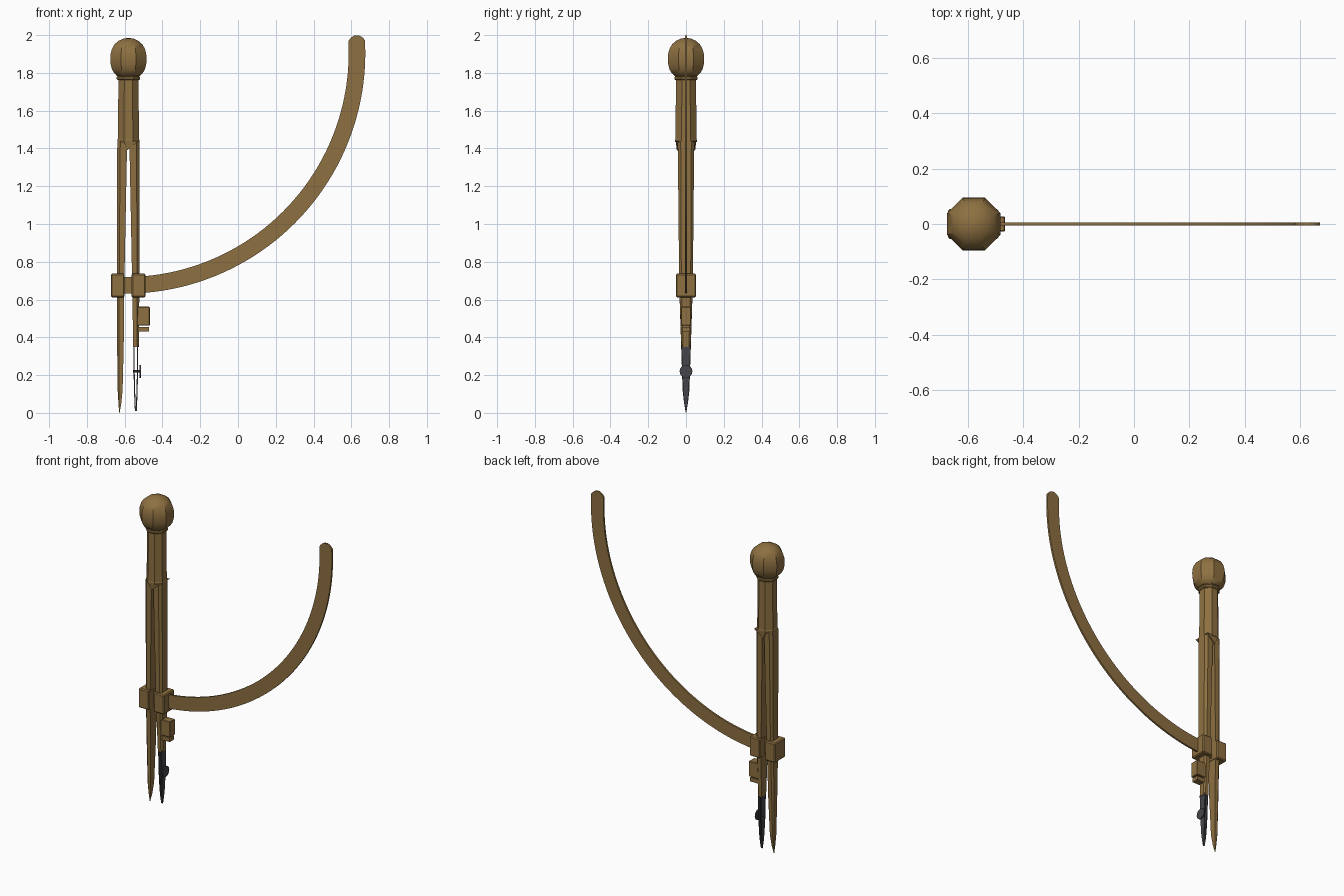
import bpy, bmesh, math

if "Cube" in bpy.data.objects:
    bpy.data.objects.remove(bpy.data.objects["Cube"])

AX = -0.58  # axis of the handle


def material(name, rgb):
    m = bpy.data.materials.new(name)
    m.diffuse_color = (*rgb, 1)
    m.use_nodes = True
    m.node_tree.nodes["Principled BSDF"].inputs["Base Color"].default_value = m.diffuse_color
    return m


brass = material("brass", (0.27, 0.163, 0.053))
steel = material("dark_steel", (0.06, 0.06, 0.07))


def loft(name, rings, mat, smooth=False):
    """Closed solid through a list of equal-length point rings."""
    bm = bmesh.new()
    vr = [[bm.verts.new(p) for p in r] for r in rings]
    n = len(rings[0])
    for a, b in zip(vr, vr[1:]):
        for i in range(n):
            j = (i + 1) % n
            bm.faces.new((a[i], a[j], b[j], b[i]))
    bm.faces.new(vr[0])
    bm.faces.new(vr[-1])
    bmesh.ops.recalc_face_normals(bm, faces=bm.faces)
    me = bpy.data.meshes.new(name)
    bm.to_mesh(me)
    bm.free()
    me.materials.append(mat)
    ob = bpy.data.objects.new(name, me)
    bpy.context.collection.objects.link(ob)
    if smooth:
        bpy.ops.object.select_all(action='DESELECT')
        ob.select_set(True)
        bpy.context.view_layer.objects.active = ob
        bpy.ops.object.shade_smooth_by_angle(angle=math.radians(32))
    return ob


def octagon(r, z):
    c = r / math.cos(math.pi / 8)
    return [(AX + c * math.cos(math.pi / 8 + k * math.pi / 4),
             c * math.sin(math.pi / 8 + k * math.pi / 4), z) for k in range(8)]


def box(name, x0, x1, hy, z0, z1, mat, bevel=0.0):
    rect = [(x0, -hy), (x1, -hy), (x1, hy), (x0, hy)]
    ob = loft(name, [[(x, y, z) for x, y in rect] for z in (z0, z1)], mat)
    if bevel:
        b = ob.modifiers.new("bevel", 'BEVEL')
        b.width, b.segments = bevel, 1
    return ob


def leg_ring(z, xo, xi, hy):
    """Leg section: flat inside, chamfered outside."""
    c = min(0.3 * abs(xi - xo), 0.4 * hy)
    s = c if xi > xo else -c
    return [(xi, -hy, z), (xi, hy, z), (xo + s, hy, z),
            (xo, hy - c, z), (xo, c - hy, z), (xo + s, -hy, z)]


# handle: eight-sided knob, collar and grip
loft("knob", [octagon(r, z) for r, z in (
    (0.060, 1.785), (0.075, 1.798), (0.087, 1.818), (0.094, 1.845), (0.096, 1.875),
    (0.094, 1.902), (0.087, 1.928), (0.073, 1.952), (0.052, 1.970), (0.028, 1.981),
    (0.004, 1.985))], brass, True)
loft("collar", [octagon(r, z) for r, z in (
    (0.056, 1.762), (0.062, 1.768), (0.062, 1.778), (0.057, 1.781),
    (0.062, 1.784), (0.062, 1.792))], brass)
loft("grip", [octagon(r, z) for r, z in (
    (0.058, 1.435), (0.058, 1.447), (0.056, 1.450), (0.053, 1.762))], brass)
# slanted hinge wedge under the grip
wedge = [(-0.607, 1.44), (-0.524, 1.44), (-0.586, 1.39)]
loft("hinge_wedge", [[(x, y * (1 if z > 1.4 else 0.88), z) for x, z in wedge]
                     for y in (-0.055, 0.055)], brass)

# legs
loft("point_leg", [leg_ring(*s) for s in (
    (1.44, -0.638, -0.585, 0.045), (1.38, -0.640, -0.588, 0.043),
    (0.67, -0.640, -0.602, 0.036), (0.36, -0.640, -0.605, 0.026),
    (0.12, -0.637, -0.611, 0.018), (0.05, -0.633, -0.618, 0.010),
    (0.0, -0.629, -0.627, 0.001))], brass)
loft("pen_leg", [leg_ring(*s) for s in (
    (1.44, -0.522, -0.575, 0.045), (1.38, -0.522, -0.574, 0.043),
    (0.67, -0.522, -0.560, 0.036), (0.35, -0.525, -0.555, 0.024))], brass)

# clamps that hold the arc
for name, x0 in (("left_clamp", -0.673), ("right_clamp", -0.563)):
    box(name, x0, x0 + 0.073, 0.054, 0.612, 0.737, brass, 0.006)

# quarter-circle arc bar with a rounded end
R, CX, CZ, HW = 1.23, -0.60, 1.905, 0.044
steps = [(-91.5 + 93 * i / 44, HW) for i in range(45)]
steps += [(3.0, HW), (3.5, 0.037), (4.0, 0.026), (4.35, 0.010)]
arc = []
for deg, w in steps:
    a = math.radians(deg)
    arc.append([(CX + (R + s * w) * math.cos(a), y, CZ + (R + s * w) * math.sin(a))
                for s, y in ((-1, -0.006), (1, -0.006), (1, 0.006), (-1, 0.006))])
loft("arc_bar", arc, brass)

# pen holder block and its lower tab
box("holder_block", -0.545, -0.467, 0.027, 0.462, 0.562, brass, 0.003)
box("holder_tab", -0.545, -0.472, 0.022, 0.43, 0.456, brass)

# twin-blade ruling pen: (z, centre x, half width in y)
for name, side in (("inner_blade", -1), ("outer_blade", 1)):
    rings = []
    for z, off, hy in ((0.36, 0.009, 0.024), (0.22, 0.009, 0.020),
                       (0.10, 0.006, 0.014), (0.05, 0.004, 0.009), (0.01, 0.002, 0.002)):
        x = -0.541 + side * off
        rings.append([(x - 0.003, -hy, z), (x + 0.003, -hy, z),
                      (x + 0.003, hy, z), (x - 0.003, hy, z)])
    loft(name, rings, steel)

# adjusting screw: shaft and round head along x
for name, x0, x1, r in (("screw_shaft", -0.556, -0.515, 0.006),
                        ("screw_head", -0.521, -0.514, 0.034)):
    loft(name, [[(x, r * math.cos(k * math.pi / 8), 0.22 + r * math.sin(k * math.pi / 8))
                 for k in range(16)] for x in (x0, x1)], steel)
